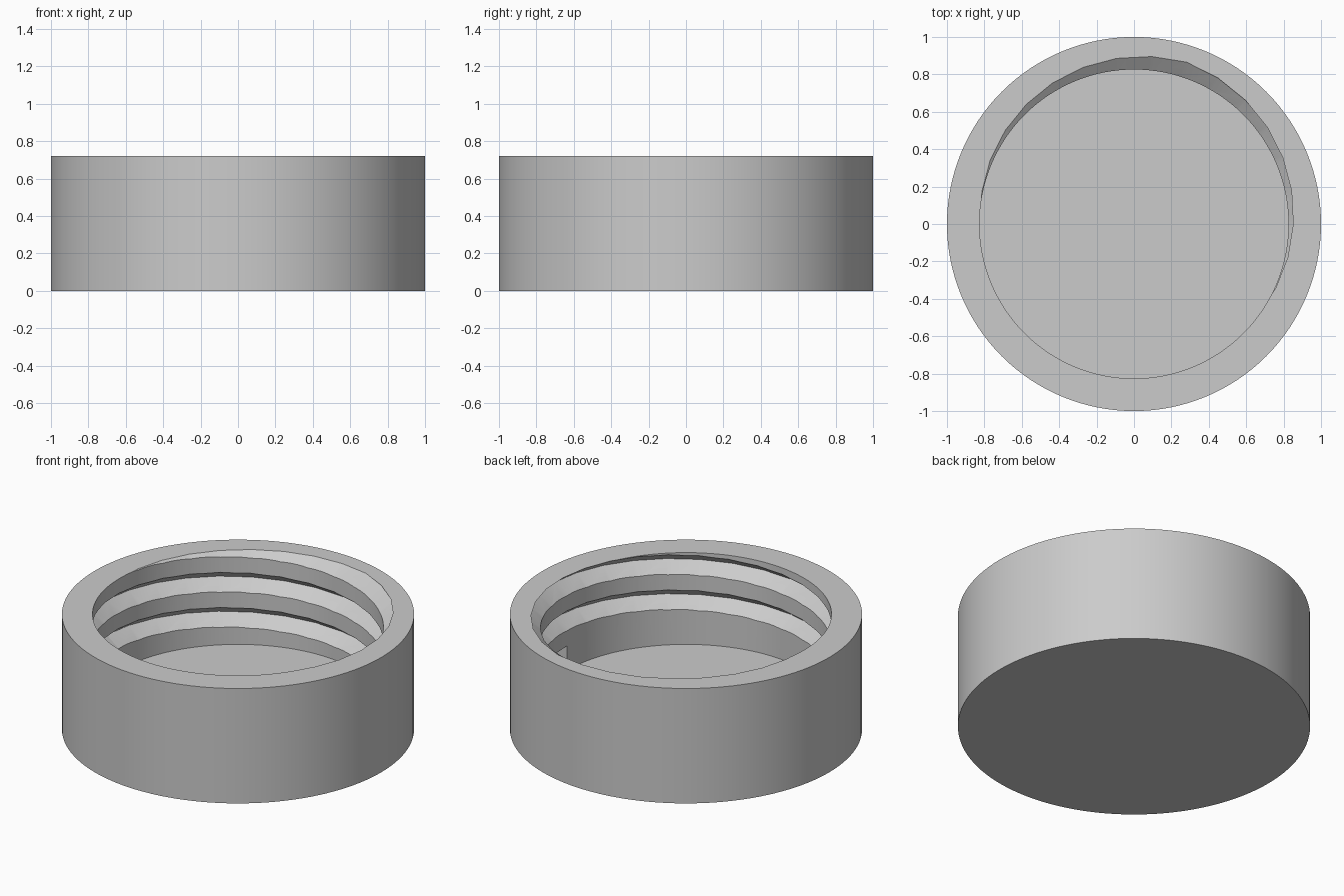
import bpy, bmesh, math

if "Cube" in bpy.data.objects:
    bpy.data.objects.remove(bpy.data.objects["Cube"])

HEIGHT, FLOOR, OUTER, INNER = 0.72, 0.145, 1.0, 0.826
PITCH, DEPTH, HALF = 0.22, 0.084, 0.063      # thread groove
START_Z, TURNS, STEPS = 0.236, 2.7, 30

grey = bpy.data.materials.new("light_grey")
grey.use_nodes = True
grey.diffuse_color = (0.6, 0.6, 0.6, 1)
grey.node_tree.nodes["Principled BSDF"].inputs["Base Color"].default_value = (0.6, 0.6, 0.6, 1)


def make_object(name, bm):
    bmesh.ops.recalc_face_normals(bm, faces=bm.faces)
    mesh = bpy.data.meshes.new(name)
    bm.to_mesh(mesh)
    bm.free()
    mesh.materials.append(grey)
    obj = bpy.data.objects.new(name, mesh)
    bpy.context.collection.objects.link(obj)
    return obj


def ring(bm, radius, z, count=128):
    angles = [math.tau * i / count for i in range(count)]
    return [bm.verts.new((radius * math.cos(a), radius * math.sin(a), z)) for a in angles]


def bridge(bm, a, b):
    n = len(a)
    for i in range(n):
        bm.faces.new((a[i], a[(i + 1) % n], b[(i + 1) % n], b[i]))


# Cap body: a thick-walled cup with a solid floor
bm = bmesh.new()
profile = [(OUTER, 0), (OUTER, HEIGHT), (INNER, HEIGHT), (INNER, FLOOR)]
rings = [ring(bm, r, z) for r, z in profile]
for a, b in zip(rings, rings[1:]):
    bridge(bm, a, b)
bm.faces.new(rings[0])
bm.faces.new(rings[-1])
cap = make_object("screw_cap", bm)

# Thread cutter: a V section swept up a helix, running out through the rim
bm = bmesh.new()
root = INNER - 0.03
spread = HALF * (INNER + DEPTH - root) / DEPTH
sections = []
for i in range(int(TURNS * STEPS) + 1):
    turn = i / STEPS
    a, z = math.tau * turn, START_Z + PITCH * turn
    section = [(root, z - spread), (INNER + DEPTH, z), (root, z + spread)]
    sections.append([bm.verts.new((r * math.cos(a), r * math.sin(a), h)) for r, h in section])
for a, b in zip(sections, sections[1:]):
    bridge(bm, a, b)
bm.faces.new(sections[0])
bm.faces.new(sections[-1])
bmesh.ops.triangulate(bm, faces=bm.faces)
cutter = make_object("thread_cutter", bm)
cutter.hide_render = True

# Cut the groove into the wall, then drop the cutter
cut = cap.modifiers.new("thread_groove", 'BOOLEAN')
cut.operation = 'DIFFERENCE'
cut.solver = 'EXACT'
cut.object = cutter
bpy.context.view_layer.objects.active = cap
cap.select_set(True)
bpy.ops.object.modifier_apply(modifier=cut.name)
bpy.data.objects.remove(cutter)
bpy.ops.object.shade_smooth_by_angle(angle=math.radians(30))
